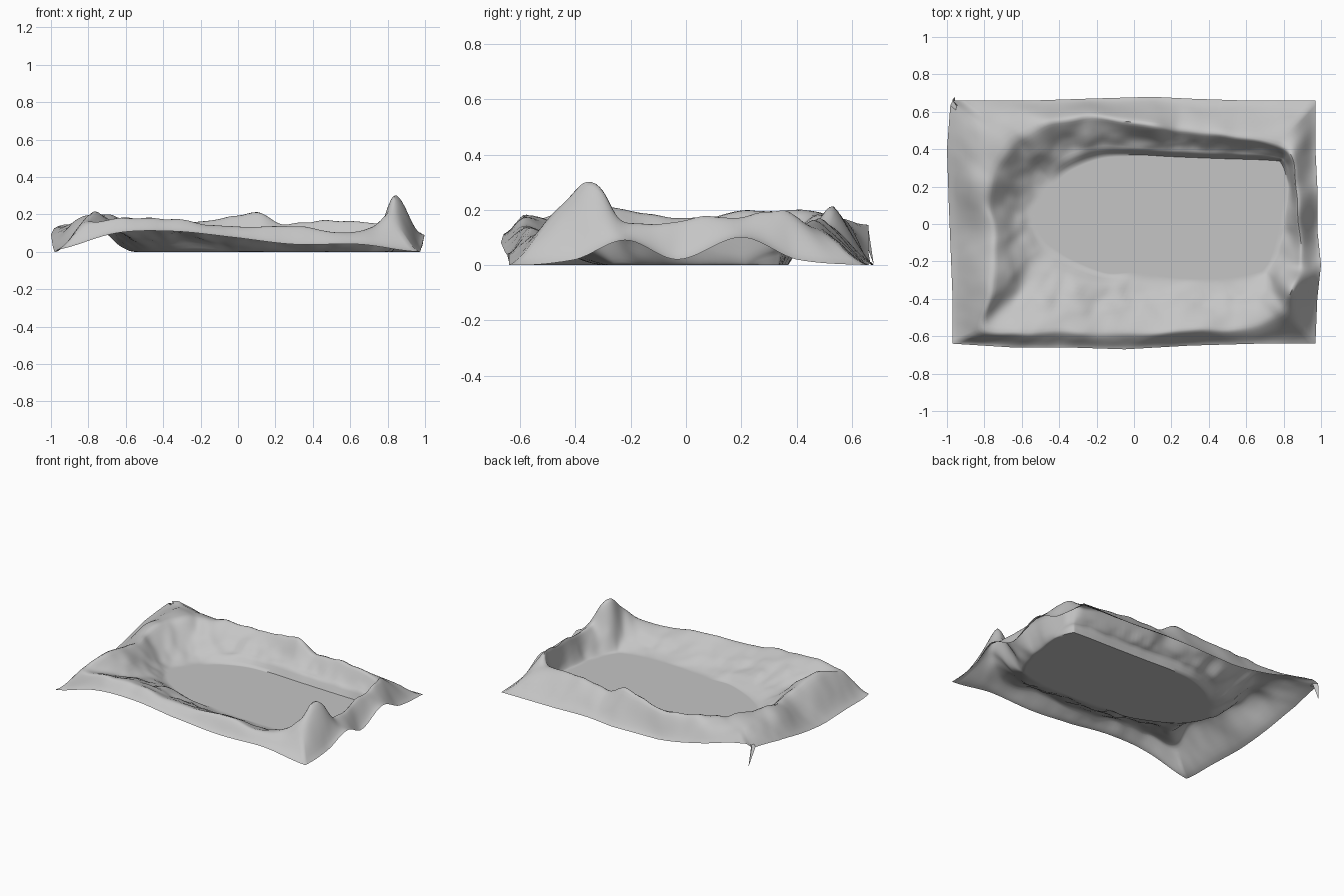
import bpy
import bmesh
import math
from mathutils import Vector, noise

cube = bpy.data.objects.get("Cube")
if cube:
    bpy.data.objects.remove(cube, do_unlink=True)

# Matching stations around the basin, counter-clockwise from the front right-hand corner
BORDER = [
    (-.97, -.64, .01), (-.65, -.66, .1), (-.35, -.66, .11), (-.05, -.67, .08),
    (.3, -.65, .04), (.65, -.64, .04), (.97, -.64, 0), (.98, -.4, .02),
    (1, -.22, .09), (.98, -.03, .02), (.98, .2, .1), (.97, .4, .02),
    (.97, .66, 0), (.6, .66, 0), (.3, .67, .01), (.1, .68, 0),
    (-.25, .67, 0), (-.55, .66, .05), (-.9, .66, .14), (-.98, .66, .13),
    (-1, .4, .09), (-.99, .1, .03), (-.98, -.15, 0), (-.97, -.4, 0)]
RIDGE = [
    (-.8, -.56, .17), (-.58, -.57, .18), (-.35, -.58, .18), (-.1, -.58, .14),
    (.25, -.57, .14), (.6, -.55, .11), (.8, -.46, .19), (.85, -.35, .31),
    (.9, -.22, .16), (.88, -.04, .17), (.86, .2, .18), (.85, .35, .21),
    (.77, .43, .16), (.5, .48, .17), (.25, .5, .16), (.08, .54, .2),
    (-.2, .57, .17), (-.43, .55, .18), (-.61, .47, .19), (-.68, .39, .2),
    (-.76, .24, .19), (-.78, .1, .17), (-.75, -.1, .19), (-.77, -.36, .22)]
FLOOR = [
    (-.44, -.14), (-.34, -.2), (-.16, -.27), (0, -.27), (.25, -.3), (.5, -.3),
    (.67, -.27), (.72, -.24), (.76, -.16), (.8, 0), (.82, .2), (.79, .32),
    (.73, .34), (.45, .35), (.2, .36), (0, .37), (-.18, .36), (-.34, .3),
    (-.43, .23), (-.48, .18), (-.52, .12), (-.54, .04), (-.53, -.04), (-.49, -.1)]
# Small mounds on the slopes: x, y, radius, height
MOUNDS = [(-.22, -.26, .06, .03), (.75, -.23, .05, .04), (.1, .51, .05, .02),
          (-.88, .2, .09, .08), (-.85, .4, .12, .03)]
STEPS, OUTER, INNER = 10, 10, 16


def clamp(t):
    return max(0, min(1, t))


def smooth_loop(points):
    """Closed Catmull-Rom curve through the stations."""
    pts = [Vector((*p, 0)[:3]) for p in points]
    n = len(pts)
    loop = []
    for i in range(n):
        a, b, c, d = (pts[(i + k) % n] for k in (-1, 0, 1, 2))
        for s in range(STEPS):
            t = s / STEPS
            loop.append(((c - a) * t + (2 * a - 5 * b + 4 * c - d) * t ** 2
                         + (3 * b - a - 3 * c + d) * t ** 3) / 2 + b)
    return loop


def straight_loop(points):
    """Straight sides in plan, smooth in height."""
    loop = smooth_loop(points)
    for i, p in enumerate(loop):
        k, s = divmod(i, STEPS)
        a, b = Vector(points[k]), Vector(points[(k + 1) % len(points)])
        flat = a.lerp(b, s / STEPS)
        p.x, p.y, p.z = flat.x, flat.y, max(p.z, 0)
    return loop


def roughen(p, weight):
    """Weathered surface that fades out at the border and the floor."""
    q = Vector((p.x, p.y, 0))
    z = .02 * noise.noise(q * 7) + .012 * noise.noise(q * 14)
    for x, y, r, h in MOUNDS:
        z += h * math.exp(-((p.x - x) ** 2 + (p.y - y) ** 2) / r ** 2)
    shift = noise.noise_vector(q * 6) * .02 * weight
    return Vector((p.x + shift.x, p.y + shift.y, max(p.z + z * weight, 0)))


def rise(t, hollow):
    """Slope profile; a larger hollow keeps the steep part near the crest."""
    return .5 * t * t * (3 - 2 * t) + .5 * t ** hollow


def lip_height(f):
    """Low step beside the floor, along the back and front right-hand shore."""
    back = clamp((f.y - .22) * 9)
    front = clamp(-f.y * 6) * clamp(-f.x * 6)
    return .045 * max(back, front)


# Loft rows: border up to the ridge, then down to the flat floor
border, ridge, floor = straight_loop(BORDER), smooth_loop(RIDGE), smooth_loop(FLOOR)
rows = []
for r in range(OUTER + INNER + 1):
    row = []
    for e, c, f in zip(border, ridge, floor):
        if r <= OUTER:
            t = r / OUTER
            p, weight = e.lerp(c, t), t
            p.z = e.z + (c.z - e.z) * rise(t, 1.1)
        else:
            t = 1 - (r - OUTER) / INNER
            p, weight = f.lerp(c, t), clamp(2.5 * t)
            lip = lip_height(f)
            hollow = 1.3 + 1.2 * clamp(f.y * 4 + .5)
            p.z = (c.z - lip) * rise(t, hollow) + lip * clamp(6 * t)
        row.append(roughen(p, weight))
    rows.append(row)

# Narrow rim inside the shore keeps the floor shading flat
middle = Vector((.12, .03, 0))
rows.append([p.lerp(middle, .03) for p in rows[-1]])

# Drooping tip at one back corner
tip = BORDER.index((-.98, .66, .13)) * STEPS
rows[0][tip] = Vector((-.96, .68, 0))

bm = bmesh.new()
grid = [[bm.verts.new(p) for p in row] for row in rows]
count = len(border)
for low, high in zip(grid, grid[1:]):
    for i in range(count):
        j = (i + 1) % count
        bm.faces.new((low[i], low[j], high[j], high[i]))
bm.faces.new(grid[-1])

# Round the crest
crest = [v for row in grid[OUTER - 4:OUTER + 6] for v in row]
for _ in range(3):
    bmesh.ops.smooth_vert(bm, verts=crest, factor=.5,
                          use_axis_x=True, use_axis_y=True, use_axis_z=True)

mesh = bpy.data.meshes.new("basin_terrain")
bm.to_mesh(mesh)
bm.free()
terrain = bpy.data.objects.new("basin_terrain", mesh)
bpy.context.collection.objects.link(terrain)

# Plain grey ground
ground = bpy.data.materials.new("light_grey")
ground.use_nodes = True
colour = (.56, .56, .56, 1)
ground.diffuse_color = colour
ground.node_tree.nodes["Principled BSDF"].inputs["Base Color"].default_value = colour
mesh.materials.append(ground)

bpy.context.view_layer.objects.active = terrain
terrain.select_set(True)
bpy.ops.object.shade_smooth_by_angle(angle=math.radians(60))
